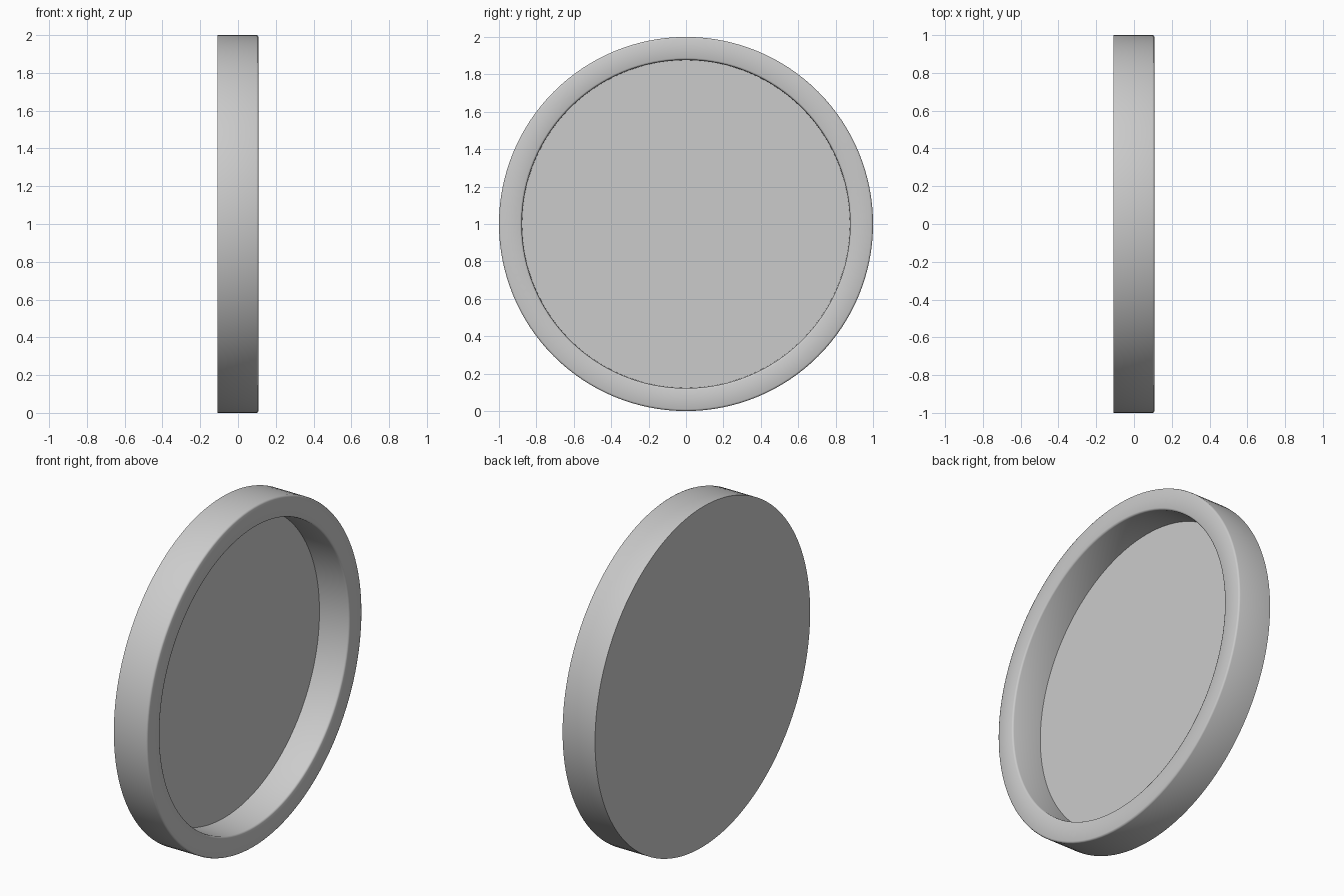
import bpy, bmesh
from math import cos, sin, tau, radians

if "Cube" in bpy.data.objects:
    bpy.data.objects.remove(bpy.data.objects["Cube"])

SEGMENTS = 128
# Half-section of the dish as (x, radius), from back face to recess floor
PROFILE = [(-0.108, 1.0), (0.098, 1.0), (0.105, 0.997), (0.108, 0.99),
           (0.108, 0.888), (0.105, 0.881), (0.098, 0.878), (-0.083, 0.876)]

bm = bmesh.new()
rings = []
for x, r in PROFILE:
    rings.append([bm.verts.new((x, r * cos(tau * i / SEGMENTS), 1 + r * sin(tau * i / SEGMENTS)))
                  for i in range(SEGMENTS)])

# Outer wall, rounded rim and inner wall
for a, b in zip(rings, rings[1:]):
    for i in range(SEGMENTS):
        j = (i + 1) % SEGMENTS
        bm.faces.new((a[i], a[j], b[j], b[i]))

# Flat back and recess floor
bm.faces.new(rings[0])
bm.faces.new(rings[-1])
bmesh.ops.recalc_face_normals(bm, faces=bm.faces)

mesh = bpy.data.meshes.new("round_dish")
bm.to_mesh(mesh)
bm.free()
dish = bpy.data.objects.new("round_dish", mesh)
bpy.context.collection.objects.link(dish)

# Smooth walls and rim, sharp back and floor edges
bpy.context.view_layer.objects.active = dish
dish.select_set(True)
bpy.ops.object.shade_smooth_by_angle(angle=radians(50))
